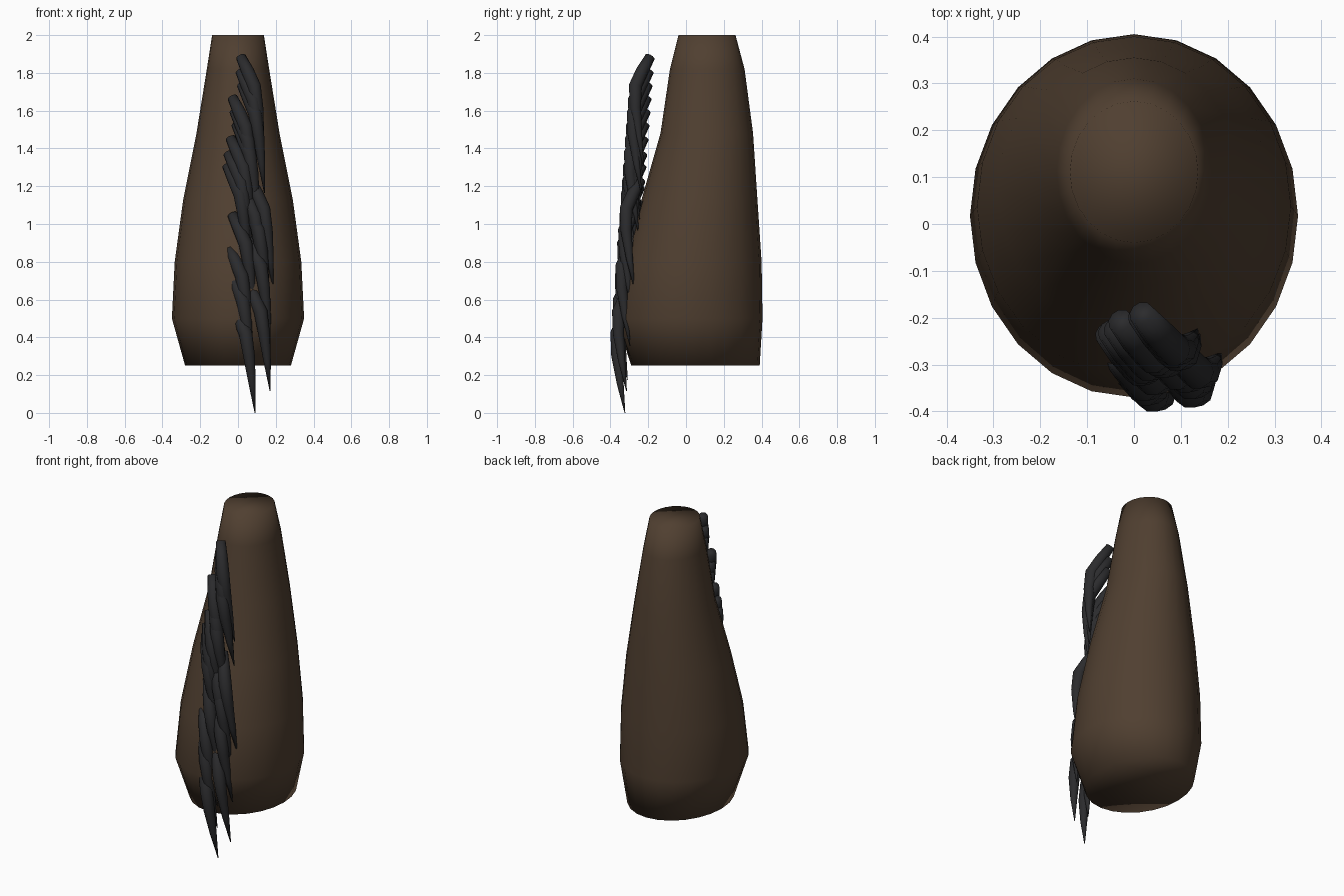
import bpy, bmesh, math
from mathutils import Vector

if "Cube" in bpy.data.objects:
    bpy.data.objects.remove(bpy.data.objects["Cube"])


def material(name, rgb):
    m = bpy.data.materials.new(name)
    m.diffuse_color = (*rgb, 1)
    m.use_nodes = True
    m.node_tree.nodes["Principled BSDF"].inputs["Base Color"].default_value = m.diffuse_color
    return m


brown = material("dark brown", (0.08, 0.05, 0.03))
black = material("soft black", (0.024, 0.024, 0.026))


def loft(name, rings, mat):
    """Join rings of points into a smooth closed skin."""
    bm = bmesh.new()
    loops = [[bm.verts.new(p) for p in ring] for ring in rings]
    n = len(loops[0])
    for a, b in zip(loops, loops[1:]):
        for i in range(n):
            j = (i + 1) % n
            bm.faces.new((a[i], a[j], b[j], b[i]))
    bm.faces.new(loops[0])
    bm.faces.new(loops[-1])
    bmesh.ops.recalc_face_normals(bm, faces=bm.faces)
    for f in bm.faces:
        f.smooth = True
    mesh = bpy.data.meshes.new(name)
    bm.to_mesh(mesh)
    bm.free()
    mesh.materials.append(mat)
    ob = bpy.data.objects.new(name, mesh)
    bpy.context.collection.objects.link(ob)
    return ob


# Tapered body: height, half width, front y, back y
profile = [(0.25, 0.28, -0.29, 0.39), (0.50, 0.35, -0.37, 0.405),
           (0.80, 0.335, -0.325, 0.40), (1.13, 0.29, -0.235, 0.378),
           (1.48, 0.22, -0.135, 0.355), (1.82, 0.165, -0.085, 0.31),
           (2.00, 0.137, -0.04, 0.262)]
SIDES = 24
body = []
for z, w, front, back in profile:
    angles = [2 * math.pi * i / SIDES for i in range(SIDES)]
    body.append([(w * math.cos(a), (front + back) / 2 + (back - front) / 2 * math.sin(a), z)
                 for a in angles])
loft("body", body, brown)

# Bent, pointed lock: offset from its root, and radius
path = [((0, 0, 0), 0.027), ((0.037, -0.043, -0.078), 0.034),
        ((0.070, -0.078, -0.155), 0.036), ((0.088, -0.078, -0.27), 0.031),
        ((0.105, -0.06, -0.42), 0.019), ((0.12, -0.035, -0.575), 0.002)]


def lock(name, root):
    pts = [Vector(root) + Vector(p) for p, _ in path]
    rings = []
    for k, (p, (_, r)) in enumerate(zip(pts, path)):
        d = (pts[min(k + 1, len(pts) - 1)] - pts[max(k - 1, 0)]).normalized()
        u = d.cross(Vector((0, 1, 0))).normalized()
        v = d.cross(u)
        rings.append([p + r * (math.cos(a) * u + math.sin(a) * v)
                      for a in [2 * math.pi * i / 10 for i in range(10)]])
    loft(name, rings, black)


# Overlapping locks down the front: root x and z, with y following the slope
roots = [(0.015, 1.885), (0.012, 1.81), (0.02, 1.74), (-0.03, 1.67), (-0.02, 1.60),
         (-0.01, 1.53), (-0.04, 1.455), (-0.052, 1.375), (-0.058, 1.31),
         (0.065, 1.235), (0.02, 1.20), (0.04, 1.12), (-0.03, 1.05),
         (0.05, 0.93), (-0.05, 0.88), (-0.045, 0.75), (0.05, 0.69), (-0.03, 0.575)]
for i, (x, z) in enumerate(roots):
    lock(f"hair_lock_{i + 1}", (x, -0.19 - 0.075 * (1.885 - z), z))
